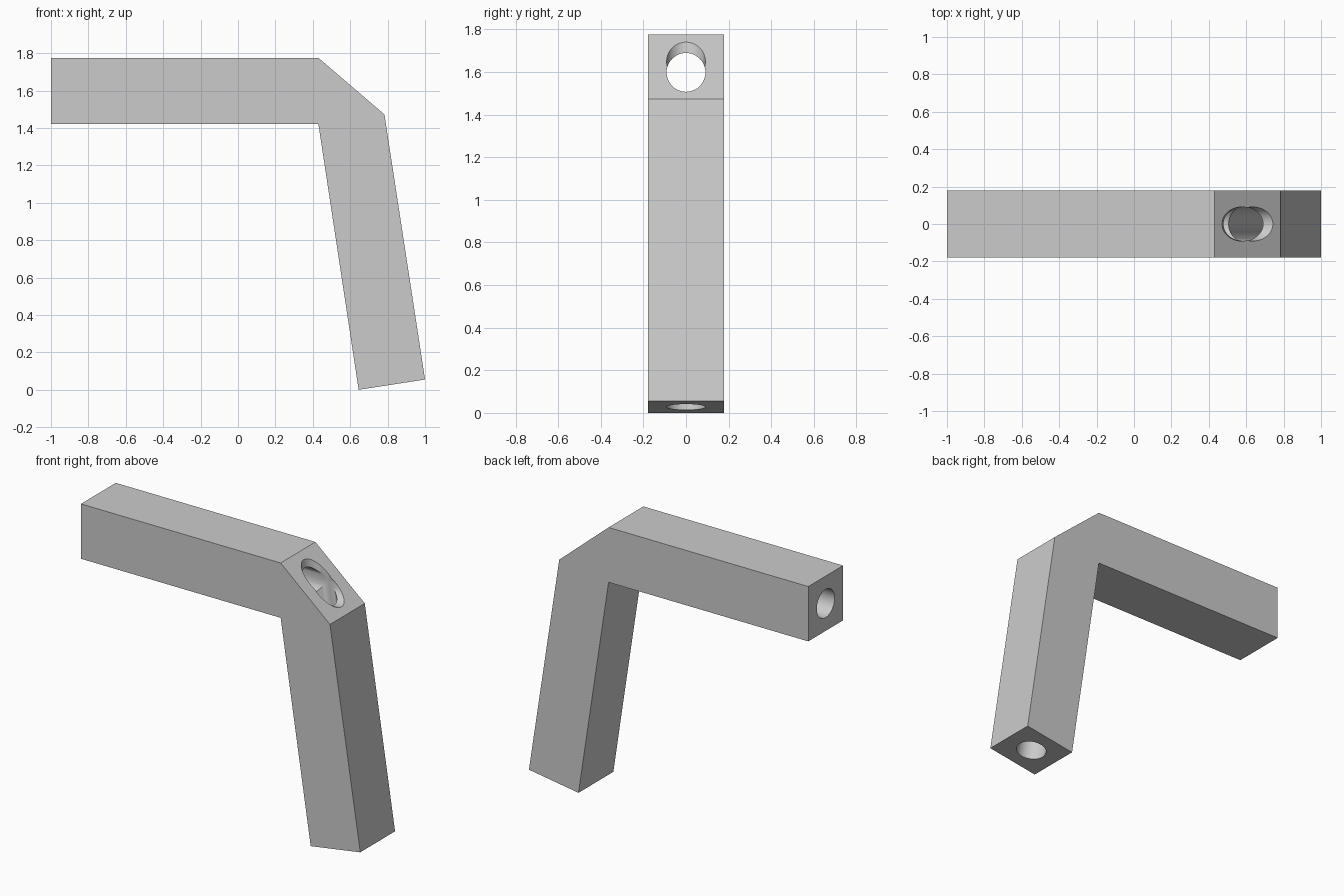
import bpy
import bmesh
import math
from mathutils import Vector

cube = bpy.data.objects.get("Cube")
if cube:
    bpy.data.objects.remove(cube, do_unlink=True)

HALF_DEPTH = 0.178
BORE_RADIUS = 0.091

grey = bpy.data.materials.new("plain grey")
grey.use_nodes = True
colour = (0.6, 0.6, 0.6, 1.0)
grey.diffuse_color = colour
grey.node_tree.nodes["Principled BSDF"].inputs["Base Color"].default_value = colour


def finish(bm, name):
    bmesh.ops.recalc_face_normals(bm, faces=bm.faces)
    mesh = bpy.data.meshes.new(name)
    bm.to_mesh(mesh)
    bm.free()
    mesh.materials.append(grey)
    obj = bpy.data.objects.new(name, mesh)
    bpy.context.collection.objects.link(obj)
    return obj


def extrude_profile(name, points, half_depth):
    bm = bmesh.new()
    face = bm.faces.new([bm.verts.new((x, -half_depth, z)) for x, z in points])
    result = bmesh.ops.extrude_face_region(bm, geom=[face])
    verts = [v for v in result["geom"] if isinstance(v, bmesh.types.BMVert)]
    bmesh.ops.translate(bm, verts=verts, vec=(0, 2 * half_depth, 0))
    return finish(bm, name)


def rod(name, start, end, radius):
    start, end = Vector(start), Vector(end)
    axis = end - start
    bm = bmesh.new()
    bmesh.ops.create_cone(bm, cap_ends=True, segments=64, radius1=radius,
                          radius2=radius, depth=axis.length)
    obj = finish(bm, name)
    obj.location = (start + end) / 2
    obj.rotation_mode = "QUATERNION"
    obj.rotation_quaternion = axis.to_track_quat("Z", "Y")
    obj.hide_render = True
    return obj


# Bent square bar with a chamfered outer corner
bar = extrude_profile("bent_bar", [
    (-1, 1.42), (0.43, 1.42), (0.645, 0), (1, 0.055),
    (0.783, 1.472), (0.43, 1.775), (-1, 1.775)], HALF_DEPTH)

# Bores along the centre of each arm, both opening through the chamfer
foot = Vector((0.822, 0, 0.028))
lean = Vector((-0.215, 0, 1.42)).normalized()
cutters = [
    rod("arm_bore", (-1.2, 0, 1.598), (1.2, 0, 1.598), BORE_RADIUS),
    rod("leg_bore", foot - lean * 0.2, foot + lean * 2, BORE_RADIUS),
]

bpy.ops.object.select_all(action="DESELECT")
bpy.context.view_layer.objects.active = bar
bar.select_set(True)
for cutter in cutters:
    cut = bar.modifiers.new(cutter.name, "BOOLEAN")
    cut.operation = "DIFFERENCE"
    cut.solver = "EXACT"
    cut.object = cutter
    bpy.ops.object.modifier_apply(modifier=cut.name)
for cutter in cutters:
    bpy.data.objects.remove(cutter, do_unlink=True)

bpy.ops.object.shade_smooth_by_angle(angle=math.radians(30))
